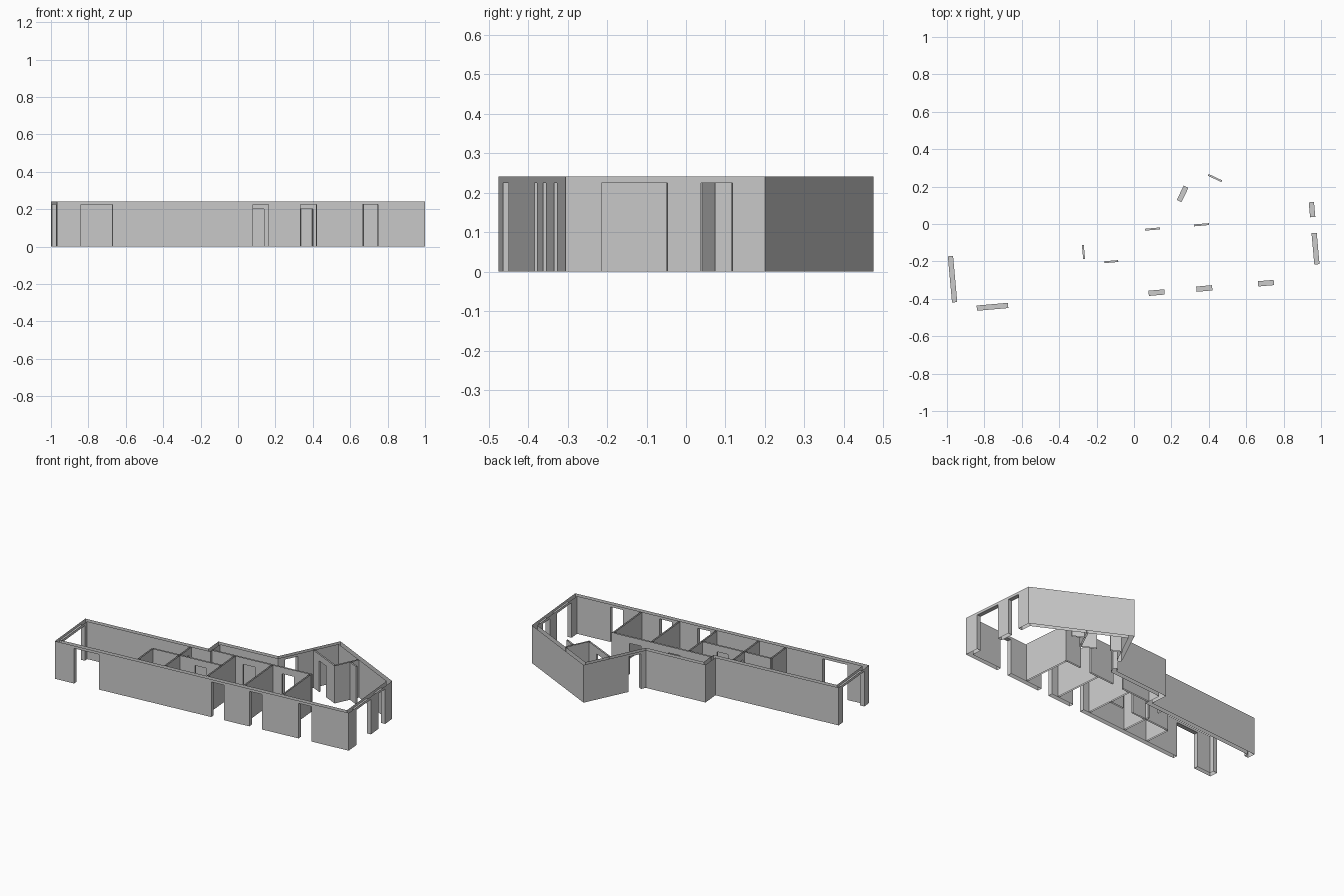
import bpy
import math
from mathutils import Vector

cube = bpy.data.objects.get("Cube")
if cube:
    bpy.data.objects.remove(cube)

HEIGHT = 0.242

plaster = bpy.data.materials.new("grey_plaster")
plaster.use_nodes = True
GREY = (0.6, 0.6, 0.6, 1)
plaster.diffuse_color = GREY
plaster.node_tree.nodes["Principled BSDF"].inputs["Base Color"].default_value = GREY


def wall(name, a, b, thick, doors=(), door_top=0.2, trim=(0, 0), caps=True):
    """Open-topped wall with its thickness to the left of a-b.
    Doors are (x, y, width); trim shortens the left side at corners."""
    a, b = Vector(a), Vector(b)
    length = (b - a).length
    along = (b - a).normalized()
    across = Vector((-along.y, along.x))
    verts, faces = [], []

    def point(s, side, z):
        p = a + along * s + across * thick * side
        return (p.x, p.y, z)

    def quad(*corners):
        start = len(verts)
        verts.extend(point(*c) for c in corners)
        faces.append(range(start, start + 4))

    def sides(s0, s1, low, i0=None, i1=None):
        i0 = s0 if i0 is None else i0
        i1 = s1 if i1 is None else i1
        quad((s0, 0, low), (s1, 0, low), (s1, 0, HEIGHT), (s0, 0, HEIGHT))
        quad((i1, 1, low), (i0, 1, low), (i0, 1, HEIGHT), (i1, 1, HEIGHT))

    def jamb(s, top, flip):
        c = [(s, 0, 0), (s, 1, 0), (s, 1, top), (s, 0, top)]
        quad(*(c[::-1] if flip else c))

    spans = []
    for x, y, width in doors:
        mid = (Vector((x, y)) - a).dot(along)
        spans.append((mid - width / 2, mid + width / 2))
    spans.sort()

    pos = 0
    for s0, s1 in spans:
        sides(pos, s0, 0, trim[0] if pos == 0 else None)
        sides(s0, s1, door_top)
        jamb(s0, door_top, False)
        jamb(s1, door_top, True)
        # underside of the lintel
        quad((s0, 0, door_top), (s0, 1, door_top), (s1, 1, door_top), (s1, 0, door_top))
        pos = s1
    sides(pos, length, 0, trim[0] if pos == 0 else None, length - trim[1])
    if caps:
        jamb(0, HEIGHT, True)
        jamb(length, HEIGHT, False)

    mesh = bpy.data.meshes.new(name)
    mesh.from_pydata(verts, [], faces)
    mesh.materials.append(plaster)
    obj = bpy.data.objects.new(name, mesh)
    bpy.context.collection.objects.link(obj)


# Outer shell, anticlockwise: name, start corner, doors
shell = [
    ("front_wall", (-0.968, -0.475),
     [(-0.757, -0.44, 0.168), (0.12, -0.36, 0.085), (0.375, -0.335, 0.085), (0.705, -0.31, 0.085)]),
    ("east_wall", (1.0, -0.305), [(0.97, -0.132, 0.168), (0.952, 0.077, 0.08)]),
    ("northeast_wall", (0.955, 0.2), []),
    ("angled_entry_wall", (0.395, 0.475), [(0.255, 0.163, 0.085)]),
    ("middle_back_wall", (0.215, 0.1), []),
    ("step_wall", (-0.185, 0.066), []),
    ("long_back_wall", (-0.175, -0.048), []),
    ("west_wall", (-1.0, -0.12), [(-0.97, -0.295, 0.248)]),
]
SHELL_THICK = 0.028
corners = [Vector(item[1]) for item in shell]
count = len(corners)


def mitre(i):
    before = corners[i] - corners[i - 1]
    after = corners[(i + 1) % count] - corners[i]
    turn = -before.angle_signed(after)
    return SHELL_THICK * math.tan(turn / 2)


for i, (name, start, doors) in enumerate(shell):
    j = (i + 1) % count
    wall(name, start, corners[j], SHELL_THICK, doors, 0.225,
         (mitre(i), mitre(j)), caps=False)

# Thin inner partitions: name, start, end, doors
partitions = [
    ("corridor_wall", (-0.15, -0.054), (0.52, 0.005), [(0.1, -0.03, 0.08), (0.36, 0, 0.08)]),
    ("bathroom_wall", (-0.443, -0.234), (0.02, -0.194), [(-0.122, -0.2, 0.075)]),
    ("room_divider_west", (-0.425, -0.398), (-0.44, -0.234), []),
    ("room_divider_hall", (-0.244, -0.382), (-0.271, -0.085), [(-0.27, -0.15, 0.075)]),
    ("room_divider_middle", (0.038, -0.355), (0.01, -0.04), []),
    ("room_divider_bedroom", (0.288, -0.334), (0.26, -0.018), []),
    ("room_divider_east", (0.543, -0.312), (0.515, 0.01), []),
    ("closet_front", (0.33, 0.289), (0.56, 0.18), [(0.433, 0.245, 0.08)]),
    ("closet_side", (0.56, 0.18), (0.63, 0.33), []),
    ("closet_return", (0.6, 0.275), (0.67, 0.241), []),
]
for name, start, end, doors in partitions:
    wall(name, start, end, 0.01, doors)
